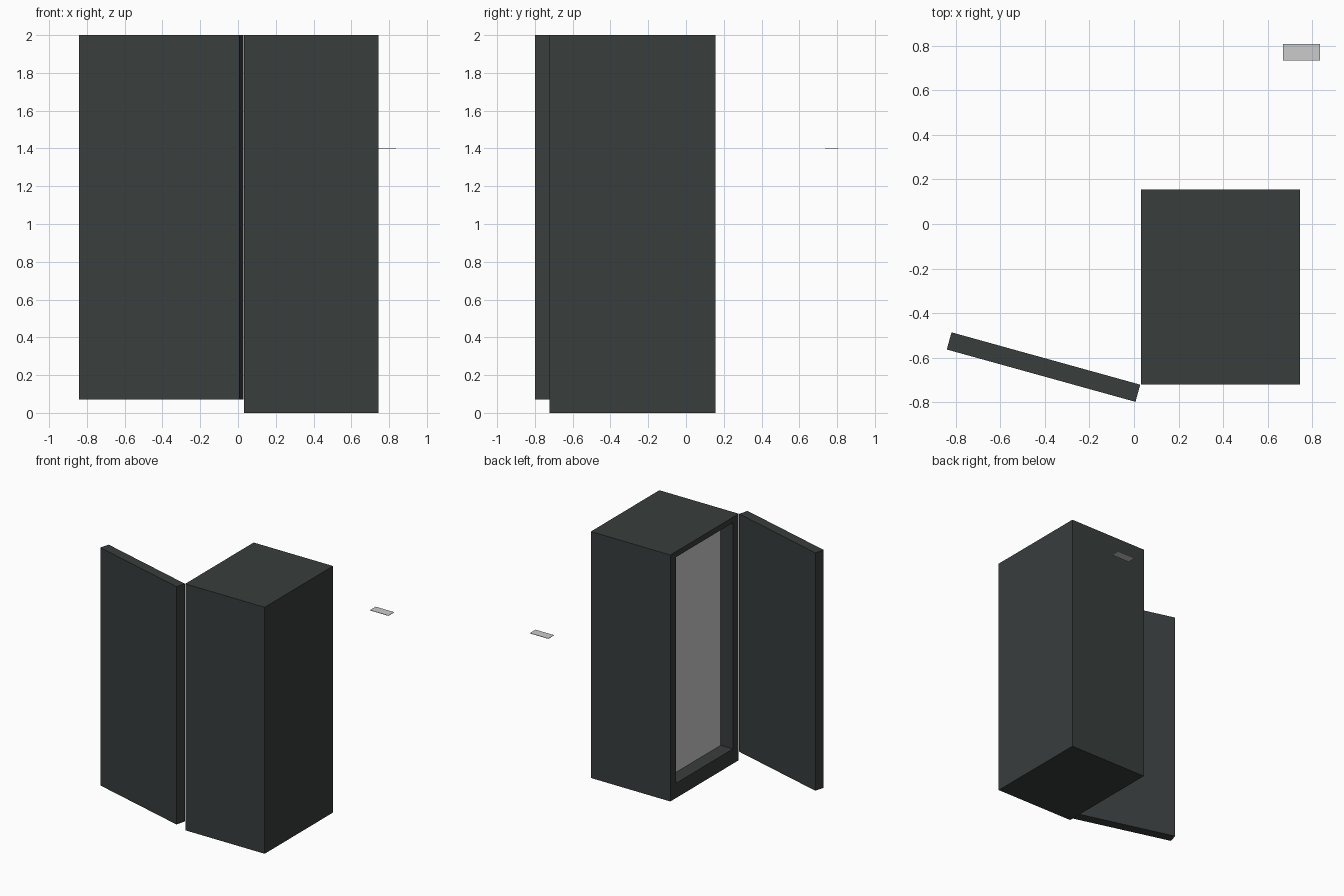
import bpy, bmesh, math
from mathutils import Matrix, Vector

if "Cube" in bpy.data.objects:
    bpy.data.objects.remove(bpy.data.objects["Cube"])


def material(name, rgb):
    m = bpy.data.materials.new(name)
    m.diffuse_color = (*rgb, 1)
    m.use_nodes = True
    m.node_tree.nodes["Principled BSDF"].inputs["Base Color"].default_value = m.diffuse_color
    return m


dark = material("dark_slate", (0.040, 0.047, 0.046))
grey = material("light_grey", (0.60, 0.60, 0.60))


def box_mesh(lo, hi):
    bm = bmesh.new()
    lo, hi = Vector(lo), Vector(hi)
    bmesh.ops.create_cube(bm, size=1)
    for v in bm.verts:
        v.co = Vector([lo[i] + (v.co[i] + 0.5) * (hi[i] - lo[i]) for i in range(3)])
    return bm


def finish(bm, name, mats):
    bmesh.ops.recalc_face_normals(bm, faces=bm.faces[:])
    me = bpy.data.meshes.new(name)
    bm.to_mesh(me)
    bm.free()
    for m in mats:
        me.materials.append(m)
    ob = bpy.data.objects.new(name, me)
    bpy.context.collection.objects.link(ob)
    return ob


# cabinet body with a shallow recess in its left side
X0, Y0, Y1 = 0.032, -0.722, 0.155
bm = box_mesh((X0, Y0, 0), (0.745, Y1, 2.0))
bm.normal_update()
opening = next(f for f in bm.faces if f.normal.x < -0.9)
bmesh.ops.inset_individual(bm, faces=[opening], thickness=0.05)
yc = (Y0 + Y1) / 2
for v in opening.verts:
    v.co.y = Y0 + 0.075 if v.co.y < yc else Y1 - 0.075
    v.co.z = 0.12 if v.co.z < 1 else 1.955
# push the recess in; its back panel is light grey
back = bmesh.ops.extrude_discrete_faces(bm, faces=[opening])["faces"][0]
for v in back.verts:
    v.co.x += 0.11
back.material_index = 1
finish(bm, "cabinet_body", [dark, grey])

# open door, swung about the front left edge
bm = box_mesh((-0.88, -0.08, 0.07), (0, 0, 2.0))
door = finish(bm, "door", [dark])
door.matrix_world = Matrix.Translation((0.028, -0.722, 0)) @ Matrix.Rotation(math.radians(-15.5), 4, 'Z')

# small loose plate floating behind the cabinet
bm = box_mesh((0.67, 0.735, 1.398), (0.836, 0.808, 1.401))
finish(bm, "small_plate", [grey])
